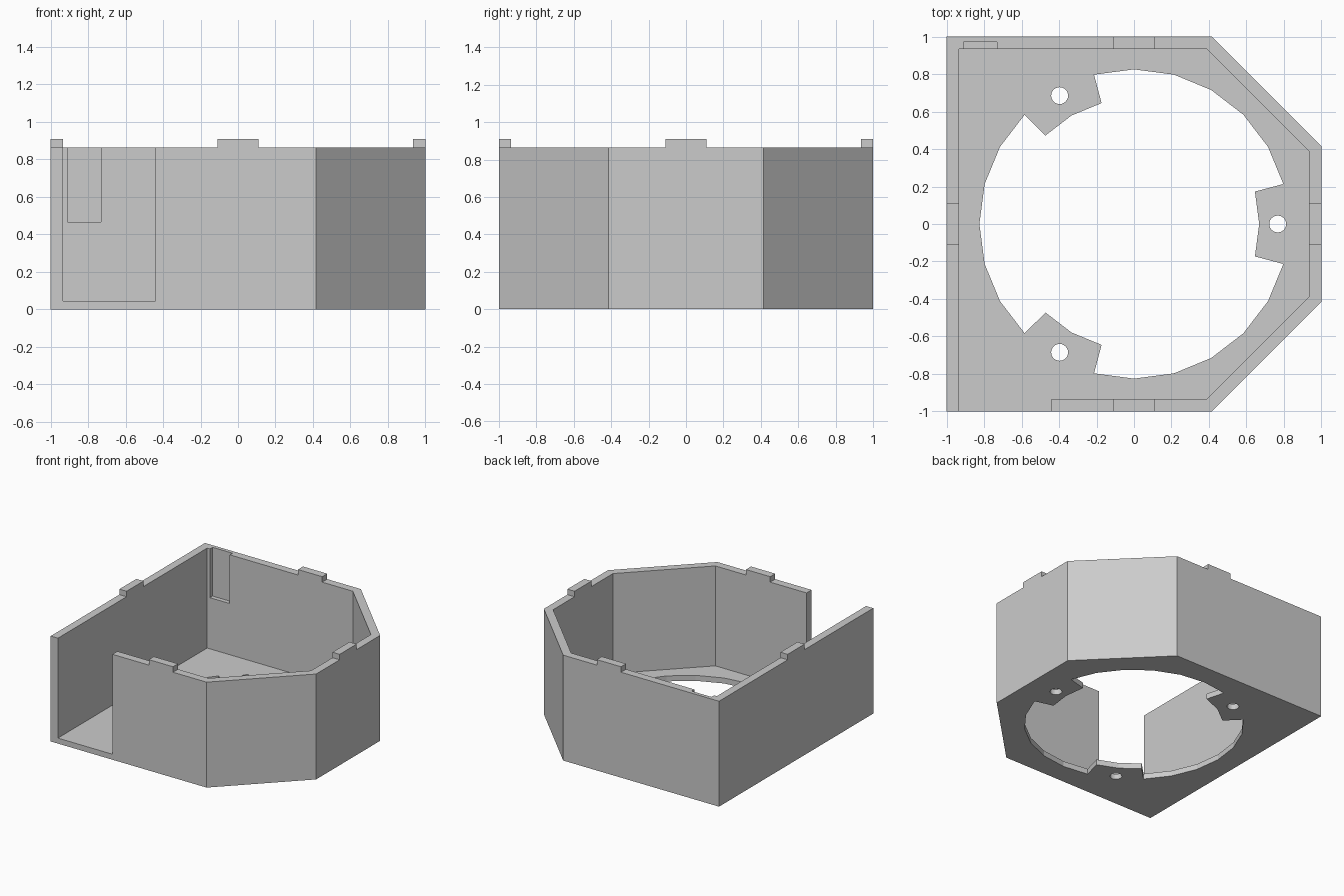
import bpy
import bmesh
from math import sin, cos, radians, pi
from mathutils import Matrix

if "Cube" in bpy.data.objects:
    bpy.data.objects.remove(bpy.data.objects["Cube"], do_unlink=True)

WALL_TOP, TAB_TOP, FLOOR = 0.865, 0.91, 0.045
INNER, CORNER = 0.935, 0.415

grey = bpy.data.materials.new("plain grey")
grey.use_nodes = True
grey.diffuse_color = (0.6, 0.6, 0.6, 1)
grey.node_tree.nodes["Principled BSDF"].inputs["Base Color"].default_value = (0.6, 0.6, 0.6, 1)


def prism(name, outline, low, high, turn=None):
    """Extrude a flat outline from low to high, then optionally rotate or move it."""
    bm = bmesh.new()
    face = bm.faces.new([bm.verts.new((x, y, low)) for x, y in outline])
    raised = bmesh.ops.extrude_face_region(bm, geom=[face])["geom"]
    top = [g for g in raised if isinstance(g, bmesh.types.BMVert)]
    bmesh.ops.translate(bm, verts=top, vec=(0, 0, high - low))
    if turn:
        bm.transform(turn)
    bmesh.ops.recalc_face_normals(bm, faces=bm.faces)
    mesh = bpy.data.meshes.new(name)
    bm.to_mesh(mesh)
    bm.free()
    mesh.materials.append(grey)
    ob = bpy.data.objects.new(name, mesh)
    bpy.context.collection.objects.link(ob)
    return ob


def box(name, x0, x1, y0, y1, z0, z1):
    return prism(name, [(x0, y0), (x1, y0), (x1, y1), (x0, y1)], z0, z1)


def circle(r, sides, cx=0, cy=0):
    return [(cx + r * cos(2 * pi * i / sides), cy + r * sin(2 * pi * i / sides))
            for i in range(sides)]


def combine(tool, operation="DIFFERENCE"):
    """Cut the tool from the housing, or join it on, and discard the tool."""
    mod = housing.modifiers.new(tool.name, "BOOLEAN")
    mod.operation, mod.solver, mod.object = operation, "EXACT", tool
    bpy.context.view_layer.objects.active = housing
    bpy.ops.object.modifier_apply(modifier=mod.name)
    bpy.data.objects.remove(tool, do_unlink=True)


# Outer body with two clipped corners
housing = prism("housing", [(-1, -1), (CORNER, -1), (1, -CORNER), (1, CORNER),
                            (CORNER, 1), (-1, 1)], 0, WALL_TOP)

# Hollow interior, running out through the front opening
c = INNER * CORNER
combine(prism("interior_cutter", [(-INNER, -1.2), (-0.44, -1.2), (-0.44, -INNER), (c, -INNER),
                                  (INNER, -c), (INNER, c), (c, INNER), (-INNER, INNER)],
              FLOOR, 1.2))

# Round floor opening with three inward lugs
bore = []
for step in range(24):
    a = radians(step * 15)
    place = step % 8
    radii = {0: [0.668], 1: [0.668, 0.825], 7: [0.825, 0.668]}.get(place, [0.825])
    bore += [(r * cos(a), r * sin(a)) for r in radii]
combine(prism("bore_cutter", bore, -0.2, 0.2))

# Screw holes through the lugs
for x, y in [(0.767, 0), (-0.397, 0.685), (-0.397, -0.685)]:
    combine(prism("screw_cutter", circle(0.045, 24, x, y), -0.2, 0.2))

# Pocket in the back wall
combine(box("pocket_cutter", -0.91, -0.73, 0.8, 0.97, 0.465, 1.2))

# Blind pilot holes in the outer side wall
for y, z in [(0.845, 0.135), (0.62, 0.285), (-0.44, 0.135), (-0.675, 0.285), (-0.675, 0.80)]:
    turn = Matrix.Translation((-1, y, z)) @ Matrix.Rotation(pi / 2, 4, "Y")
    combine(prism("pilot_cutter", circle(0.022, 16), -0.1, 0.04, turn))

# Locating tabs on the rim, one per main wall
for i in range(4):
    tab = prism("rim_tab", [(INNER, -0.11), (1, -0.11), (1, 0.11), (INNER, 0.11)],
                WALL_TOP, TAB_TOP, Matrix.Rotation(i * pi / 2, 4, "Z"))
    combine(tab, "UNION")
